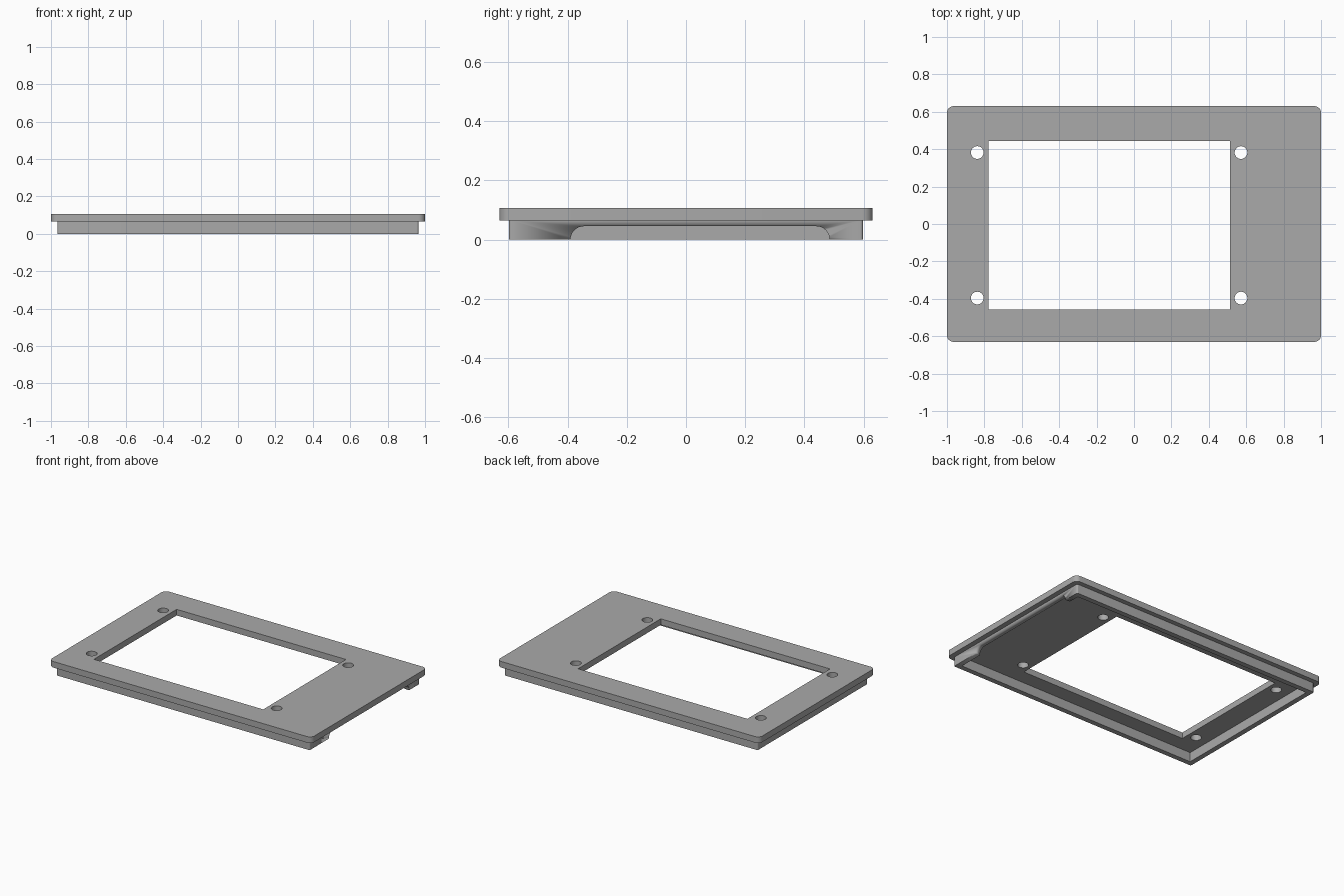
import bpy
from math import sin, cos, pi

cube = bpy.data.objects.get("Cube")
if cube:
    bpy.data.objects.remove(cube, do_unlink=True)

grey = bpy.data.materials.new("mid grey")
grey.use_nodes = True
colour = (0.4, 0.4, 0.4, 1)
grey.diffuse_color = colour
grey.node_tree.nodes["Principled BSDF"].inputs["Base Color"].default_value = colour


def arc(cx, cy, r, start, end, steps):
    """Points along a circular arc, angles in quarter turns."""
    angles = [(start + (end - start) * i / steps) * pi / 2 for i in range(steps + 1)]
    return [(cx + r * cos(a), cy + r * sin(a)) for a in angles]


def rectangle(x0, x1, y0, y1):
    return [(x0, y0), (x1, y0), (x1, y1), (x0, y1)]


def rounded(hx, hy, r):
    """Centred rectangle with rounded corners."""
    corners = [(1, 1), (-1, 1), (-1, -1), (1, -1)]
    return [p for q, (sx, sy) in enumerate(corners)
            for p in arc(sx * (hx - r), sy * (hy - r), r, q, q + 1, 8)]


def slab(name, outlines, low, high):
    """Extrude the first outline, with the remaining outlines as holes."""
    curve = bpy.data.curves.new(name, "CURVE")
    curve.dimensions = "2D"
    curve.fill_mode = "BOTH"
    curve.extrude = (high - low) / 2
    for points in outlines:
        spline = curve.splines.new("POLY")
        spline.points.add(len(points) - 1)
        for point, (x, y) in zip(spline.points, points):
            point.co = (x, y, 0, 1)
        spline.use_cyclic_u = True
    obj = bpy.data.objects.new(name, curve)
    bpy.context.collection.objects.link(obj)
    obj.location.z = (low + high) / 2
    bpy.ops.object.select_all(action="DESELECT")
    obj.select_set(True)
    bpy.context.view_layer.objects.active = obj
    bpy.ops.object.convert(target="MESH")
    obj = bpy.context.object
    # Weld caps to sides so the slab is a closed solid
    bpy.ops.object.mode_set(mode="EDIT")
    bpy.ops.mesh.select_all(action="SELECT")
    bpy.ops.mesh.remove_doubles(threshold=0.0001)
    bpy.ops.mesh.normals_make_consistent(inside=False)
    bpy.ops.object.mode_set(mode="OBJECT")
    obj.data.materials.clear()
    obj.data.materials.append(grey)
    bpy.ops.object.shade_smooth_by_angle()
    return obj


seat = 0.065  # height where the rim meets the plate

# Face plate with off-centre window and four screw holes
window = rectangle(-0.778, 0.513, -0.458, 0.443)
holes = [arc(x, y, 0.034, 0, 4, 32)[:-1] for x in (-0.838, 0.572) for y in (-0.396, 0.382)]
slab("face_plate", [rounded(1, 0.63, 0.035), window] + holes, seat, 0.107)

# Locating rim under the plate
wall = 0.035
rim = slab("locating_rim", [rounded(0.965, 0.598, 0.01),
                            rectangle(-0.965 + wall, 0.965 - wall, -0.598 + wall, 0.598 - wall)],
           0, seat)

# Round-cornered cable notch through one end of the rim
r = 0.045
profile = [(-0.39, -0.05), (0.485, -0.05)]
profile += arc(0.485 - r, 0, r, 0, 1, 8) + arc(-0.39 + r, 0, r, 1, 2, 8)
cutter = slab("notch_cutter", [profile], -0.1, 0.1)
cutter.rotation_euler = (pi / 2, 0, pi / 2)
cutter.location = (0.95, 0, 0)
cutter.hide_render = True
cutter.hide_set(True)
notch = rim.modifiers.new("cable notch", "BOOLEAN")
notch.operation = "DIFFERENCE"
notch.solver = "EXACT"
notch.object = cutter
